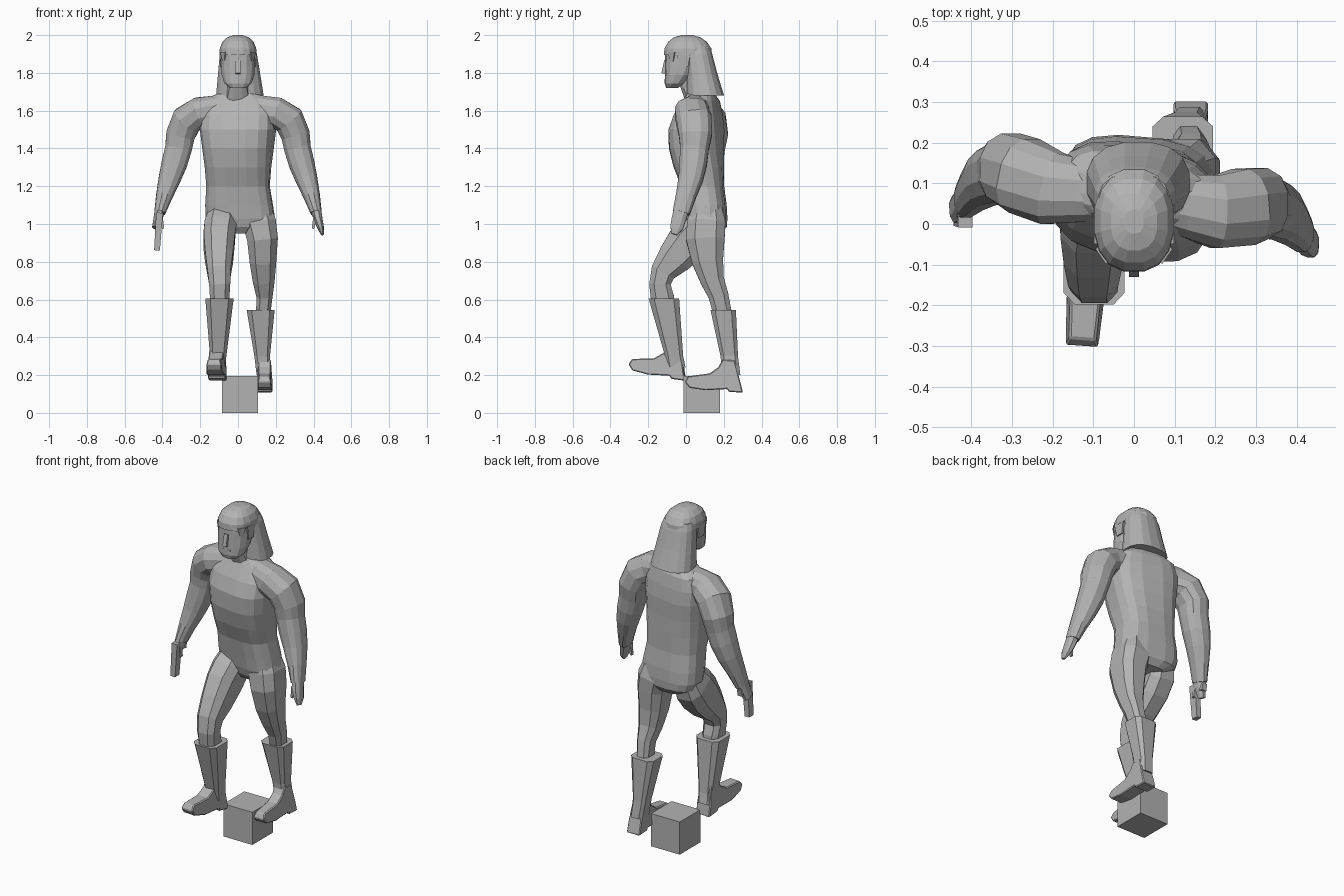
import bpy, bmesh, math
from mathutils import Vector, Matrix

if "Cube" in bpy.data.objects:
    bpy.data.objects.remove(bpy.data.objects["Cube"])

# One plain grey for the whole figure
grey = bpy.data.materials.new("plain grey")
grey.use_nodes = True
colour = (0.45, 0.45, 0.45, 1)
grey.diffuse_color = colour
grey.node_tree.nodes["Principled BSDF"].inputs["Base Color"].default_value = colour


def finish(name, bm):
    """Turn a bmesh into a flat shaded object."""
    bmesh.ops.recalc_face_normals(bm, faces=bm.faces)
    mesh = bpy.data.meshes.new(name)
    bm.to_mesh(mesh)
    bm.free()
    obj = bpy.data.objects.new(name, mesh)
    mesh.materials.append(grey)
    bpy.context.collection.objects.link(obj)
    return obj


def signed_power(value, exponent):
    return math.copysign(abs(value) ** exponent, value)


def loft(name, rows, sides=12, square=2.4, level=False):
    """Skin rounded sections (x, y, z, half width, half depth, yaw) along a path."""
    bm = bmesh.new()
    centres = [Vector(row[:3]) for row in rows]
    rings = []
    for i, row in enumerate(rows):
        yaw = math.radians(row[5]) if len(row) > 5 else 0
        along = centres[min(i + 1, len(rows) - 1)] - centres[max(i - 1, 0)]
        if level:
            along = Vector((0, 0, math.copysign(1, along.z)))
        along.normalize()
        depth = Vector((-math.sin(yaw), math.cos(yaw), 0))
        depth = (depth - along * depth.dot(along)).normalized()
        width = depth.cross(along)
        ring = []
        for k in range(sides):
            angle = math.tau * (k + 0.5) / sides
            u = signed_power(math.cos(angle), 2 / square) * row[3]
            v = signed_power(math.sin(angle), 2 / square) * row[4]
            ring.append(bm.verts.new(centres[i] + width * u + depth * v))
        rings.append(ring)
    for a, b in zip(rings, rings[1:]):
        for k in range(sides):
            n = (k + 1) % sides
            bm.faces.new((a[k], a[n], b[n], b[k]))
    bm.faces.new(rings[0])
    bm.faces.new(rings[-1])
    return finish(name, bm)


def box(name, centre, size, turn=(0, 0, 0), taper=1):
    """Box whose lower end can be narrowed."""
    bm = bmesh.new()
    bmesh.ops.create_cube(bm, size=1)
    for v in bm.verts:
        if v.co.z < 0:
            v.co.x *= taper
            v.co.y *= taper
        v.co = Vector(a * b for a, b in zip(v.co, size))
    for axis, degrees in zip("XYZ", turn):
        bm.transform(Matrix.Rotation(math.radians(degrees), 4, axis))
    bm.transform(Matrix.Translation(centre))
    return finish(name, bm)


def foot(name, heel, width, pitch, yaw):
    """Boot foot extruded from its side outline, pivoting on the heel."""
    outline = [(0, 0), (-.075, 0), (-.085, .015), (-.2, .005), (-.285, .015), (-.31, .045),
               (-.295, .075), (-.18, .095), (-.135, .13), (-.115, .17), (-.05, .17), (-.018, .06)]
    bm = bmesh.new()
    face = bm.faces.new([bm.verts.new((-width / 2, y, z)) for y, z in outline])
    extra = bmesh.ops.extrude_face_region(bm, geom=[face])["geom"]
    bmesh.ops.translate(bm, vec=(width, 0, 0),
                        verts=[g for g in extra if isinstance(g, bmesh.types.BMVert)])
    # Narrow the instep and soften the toe
    for v in bm.verts:
        if v.co.z > .07:
            v.co.x *= .8
        if v.co.y < -.27:
            v.co.x *= .85
    bm.transform(Matrix.Translation(heel) @ Matrix.Rotation(math.radians(yaw), 4, "Z")
                 @ Matrix.Rotation(math.radians(pitch), 4, "X"))
    obj = finish(name, bm)
    bevel = obj.modifiers.new("soft edges", "BEVEL")
    bevel.width = .005
    bevel.segments = 1


# Block below the feet
box("base_block", (.01, .083, .0975), (.19, .195, .195))

# Torso, with the shoulders twisted
loft("torso", [
    (.01, .115, .95, .09, .07, -5), (.012, .115, .985, .165, .098, -5),
    (.012, .11, 1.03, .184, .106, -5), (.006, .103, 1.1, .18, .11, -4),
    (0, .088, 1.2, .168, .112, -4), (0, .068, 1.3, .175, .13, -6),
    (0, .055, 1.4, .187, .14, -9), (0, .055, 1.5, .2, .14, -11),
    (0, .065, 1.58, .2, .12, -11), (0, .08, 1.65, .175, .09, -11),
    (0, .08, 1.68, .13, .075, -9), (0, .075, 1.7, .085, .065, -8)],
    sides=16, square=2.9, level=True)
loft("neck", [(0, .07, 1.65, .08, .075), (0, .04, 1.72, .06, .07), (0, .01, 1.8, .06, .065)],
     level=True)

# Arms share one path, the right one set further back towards the hand
arm = [(.06, .055, 1.615, .075, .065), (.13, .045, 1.605, .076, .08),
       (.2, .03, 1.592, .083, .092), (.27, .042, 1.55, .085, .097),
       (.305, .05, 1.47, .079, .09), (.315, .045, 1.4, .073, .078),
       (.337, .038, 1.32, .07, .075), (.362, .025, 1.24, .06, .067),
       (.39, 0, 1.15, .045, .055), (.414, -.025, 1.06, .03, .047)]
hand = [(.414, -.025, 1.07, .028, .042), (.425, -.04, 1.02, .025, .04),
        (.438, -.05, .98, .018, .036), (.447, -.062, .945, .008, .017)]
for side, name, back in ((1, "left", 0), (-1, "right", .085)):
    def placed(rows):
        return [(side * x, y + back * min(1, x / .3), z, w, d) for x, y, z, w, d in rows]
    loft(name + "_arm", placed(arm))
    loft(name + "_hand", placed(hand if side > 0 else hand[:3]), sides=8)
    box(name + "_thumb", (side * .403, back - .055, 1.01), (.02, .025, .07), (0, side * 10, 0), .6)

# Hand weapon pointing down
box("weapon_barrel", (-.422, .016, .96), (.036, .048, .2), (0, 4, 0), .85)
box("weapon_grip", (-.42, .055, 1.03), (.03, .08, .04), (-12, 0, 0))

# Legs, right one stepping forward
loft("left_leg", [
    (.1, .11, 1.1, .07, .08), (.112, .108, 1.01, .094, .107), (.13, .102, .92, .086, .108),
    (.132, .115, .8, .074, .087), (.136, .14, .7, .06, .066), (.14, .172, .62, .045, .056),
    (.132, .2, .5, .038, .05)], sides=8, square=2.9)
loft("right_leg", [
    (-.085, .12, 1.07, .07, .08), (-.095, .07, .98, .09, .115), (-.1, .015, .91, .087, .118),
    (-.1, -.06, .82, .077, .098), (-.1, -.122, .745, .065, .07), (-.097, -.138, .68, .059, .06),
    (-.097, -.125, .61, .054, .065), (-.1, -.1, .5, .045, .05)], sides=8, square=2.9)

# Boots
loft("left_boot", [(.12, .197, .545, .077, .07), (.128, .229, .3, .043, .048),
                   (.137, .24, .2, .04, .05)], sides=8, square=4, level=True)
loft("right_boot", [(-.098, -.117, .605, .078, .084), (-.105, -.063, .3, .045, .05),
                    (-.11, -.052, .24, .044, .052)], sides=8, square=4, level=True)
foot("left_foot", (.14, .302, .108), .085, -2, 0)
foot("right_foot", (-.107, -.002, .17), .095, -8, -4)

# Head
loft("head", [
    (0, -.075, 1.72, .045, .03), (0, -.057, 1.745, .074, .056), (0, -.035, 1.79, .088, .077),
    (0, -.022, 1.84, .091, .089), (0, -.01, 1.9, .093, .1)], sides=14, level=True)
box("nose", (0, -.108, 1.83), (.024, .03, .07), (-12, 0, 0))
box("mouth", (0, -.107, 1.772), (.05, .01, .008))

# Long hair: crown, back fall and fringe
loft("hair_crown", [
    (0, .01, 1.895, .1, .129), (0, .01, 1.93, .098, .126), (0, .008, 1.965, .084, .104),
    (0, .006, 1.988, .058, .072), (0, .006, 2.0, .024, .03)], sides=16, level=True)
loft("hair_fall", [
    (.01, .102, 1.68, .128, .101), (.006, .084, 1.79, .114, .085),
    (.002, .066, 1.9, .1, .074), (0, .055, 1.94, .088, .07)], sides=16, level=True)
for side in (-1, 1):
    box("temple_lock", (side * .09, -.012, 1.87), (.016, .075, .08), (0, 0, 0), .6)
    box("fringe_lock", (side * .074, -.074, 1.885), (.02, .045, .05), (0, 0, side * -35), .4)
